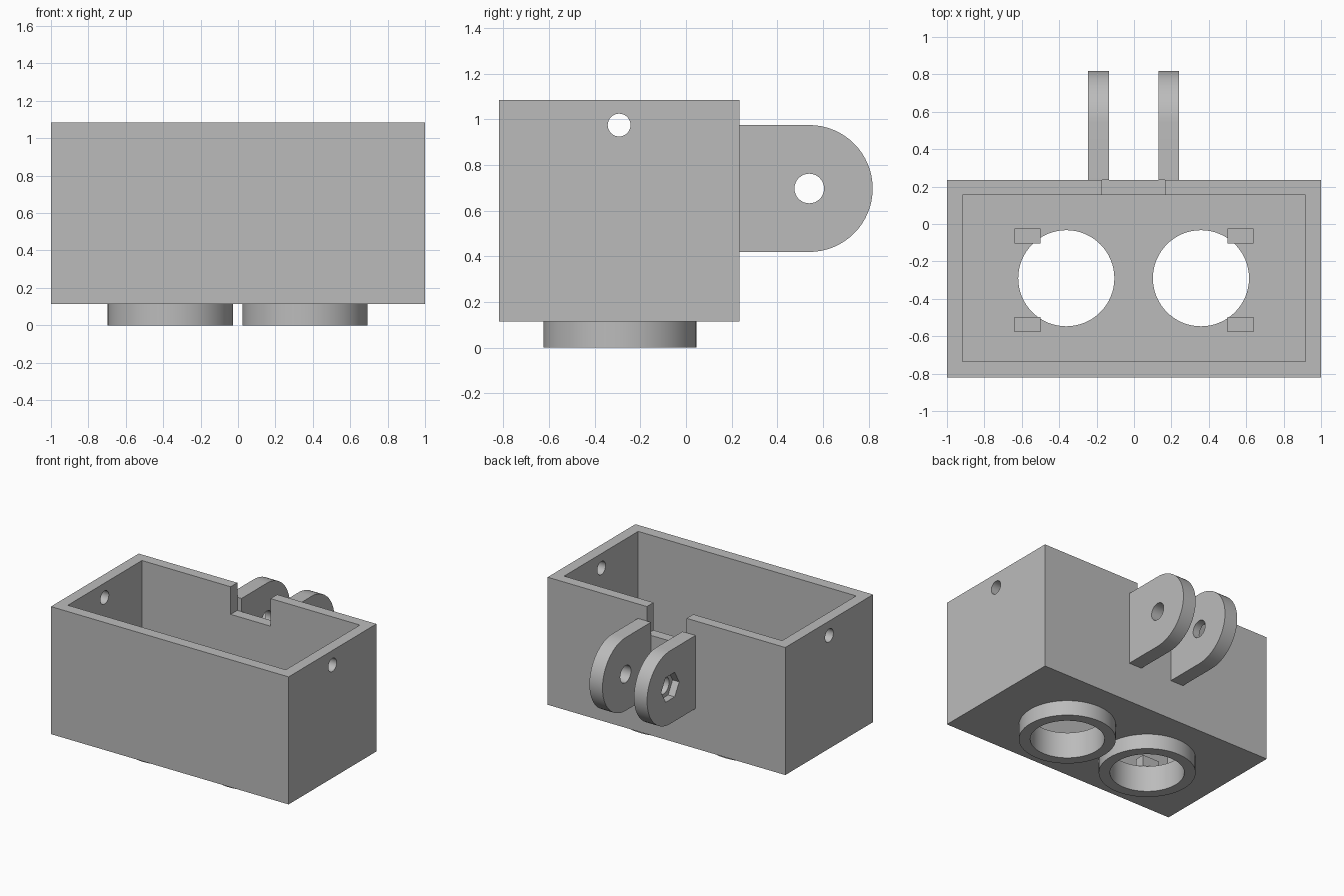
import bpy, bmesh, math
from mathutils import Matrix, Vector

old = bpy.data.objects.get("Cube")
if old:
    bpy.data.objects.remove(old, do_unlink=True)

grey = bpy.data.materials.new("light_grey")
grey.use_nodes = True
GREY = (0.5, 0.5, 0.5, 1)
grey.diffuse_color = GREY
grey.node_tree.nodes["Principled BSDF"].inputs["Base Color"].default_value = GREY


def finish(name, bm):
    bmesh.ops.recalc_face_normals(bm, faces=bm.faces)
    me = bpy.data.meshes.new(name)
    bm.to_mesh(me)
    bm.free()
    me.materials.append(grey)
    ob = bpy.data.objects.new(name, me)
    bpy.context.collection.objects.link(ob)
    return ob


def block(name, x0, x1, y0, y1, z0, z1):
    bm = bmesh.new()
    bmesh.ops.create_cube(bm, size=1)
    for v in bm.verts:
        v.co = ((x0 + x1) / 2 + v.co.x * (x1 - x0),
                (y0 + y1) / 2 + v.co.y * (y1 - y0),
                (z0 + z1) / 2 + v.co.z * (z1 - z0))
    return finish(name, bm)


def rod(name, centre, r, length, axis="Z", sides=64):
    bm = bmesh.new()
    rot = Matrix.Rotation(math.pi / 2, 4, "Y") if axis == "X" else Matrix()
    bmesh.ops.create_cone(bm, cap_ends=True, segments=sides, radius1=r, radius2=r,
                          depth=length, matrix=Matrix.Translation(centre) @ rot)
    return finish(name, bm)


def cut(ob, *cutters):
    """Subtract each cutter from ob, bake the result and drop the cutters."""
    for c in cutters:
        c.hide_render = True
        m = ob.modifiers.new("cut", "BOOLEAN")
        m.operation, m.solver, m.object = "DIFFERENCE", "EXACT", c
    dg = bpy.context.evaluated_depsgraph_get()
    dg.update()
    me = bpy.data.meshes.new_from_object(ob.evaluated_get(dg))
    ob.modifiers.clear()
    ob.data = me
    for c in cutters:
        bpy.data.objects.remove(c, do_unlink=True)


def smooth(ob):
    bpy.ops.object.select_all(action="DESELECT")
    ob.select_set(True)
    bpy.context.view_layer.objects.active = ob
    bpy.ops.object.shade_smooth_by_angle(angle=math.radians(30))


BASE, FLOOR, TOP = 0.115, 0.2, 1.085
EYES = {"right": -0.362, "left": 0.358}
EYE_Y, BORE = -0.29, 0.257

# Open box with sensor holes, side screw holes and a cable notch
box = block("open_box", -1, 1, -0.82, 0.235, BASE, TOP)
cutters = [block("cavity", -0.917, 0.917, -0.735, 0.155, FLOOR, TOP + 0.2),
           block("notch", -0.17, 0.165, 0.1, 0.3, 0.875, TOP + 0.1),
           rod("screw_hole", (0, -0.293, 0.975), 0.05, 3, "X", 32)]
cutters += [rod("bore", (x, EYE_Y, 0.15), BORE, 0.6) for x in EYES.values()]
cut(box, *cutters)
smooth(box)

# Round collars under the floor
for side, x in EYES.items():
    collar = rod(side + "_collar", (x, EYE_Y, BASE / 2), 0.335, BASE)
    cut(collar, rod("bore", (x, EYE_Y, BASE / 2), BORE, 0.6))
    smooth(collar)

# Four small support pegs on the floor
for side, x0 in (("right", -0.64), ("left", 0.5)):
    for end, y0 in (("front", -0.577), ("back", -0.105)):
        block(f"{end}_{side}_peg", x0, x0 + 0.14, y0, y0 + 0.08, FLOOR, 0.285)

# Round-ended hinge lugs on the back wall
HY, HZ, HR = 0.54, 0.697, 0.278


def lug(name, x0, x1):
    arc = [(HY + HR * math.cos(a), HZ + HR * math.sin(a))
           for a in (math.radians(-90 + 180 * i / 32) for i in range(33))]
    outline = [(0.235, HZ - HR)] + arc + [(0.235, HZ + HR)]
    bm = bmesh.new()
    f = bm.faces.new([bm.verts.new((x0, y, z)) for y, z in outline])
    new = bmesh.ops.extrude_face_region(bm, geom=[f])["geom"]
    bmesh.ops.translate(bm, vec=Vector((x1 - x0, 0, 0)),
                        verts=[v for v in new if isinstance(v, bmesh.types.BMVert)])
    return finish(name, bm)


left_lug = lug("left_lug", 0.13, 0.24)
cut(left_lug, rod("pin_hole", (0.185, HY, HZ), 0.065, 0.5, "X", 32))
right_lug = lug("right_lug", -0.245, -0.135)
# The right lug also has a hexagonal nut recess, points up, on its outer face
cut(right_lug, rod("pin_hole", (-0.19, HY, HZ), 0.065, 0.5, "X", 32),
    rod("nut_recess", (-0.24, HY, HZ), 0.108, 0.1, "X", 6))
for ob in (left_lug, right_lug):
    smooth(ob)
